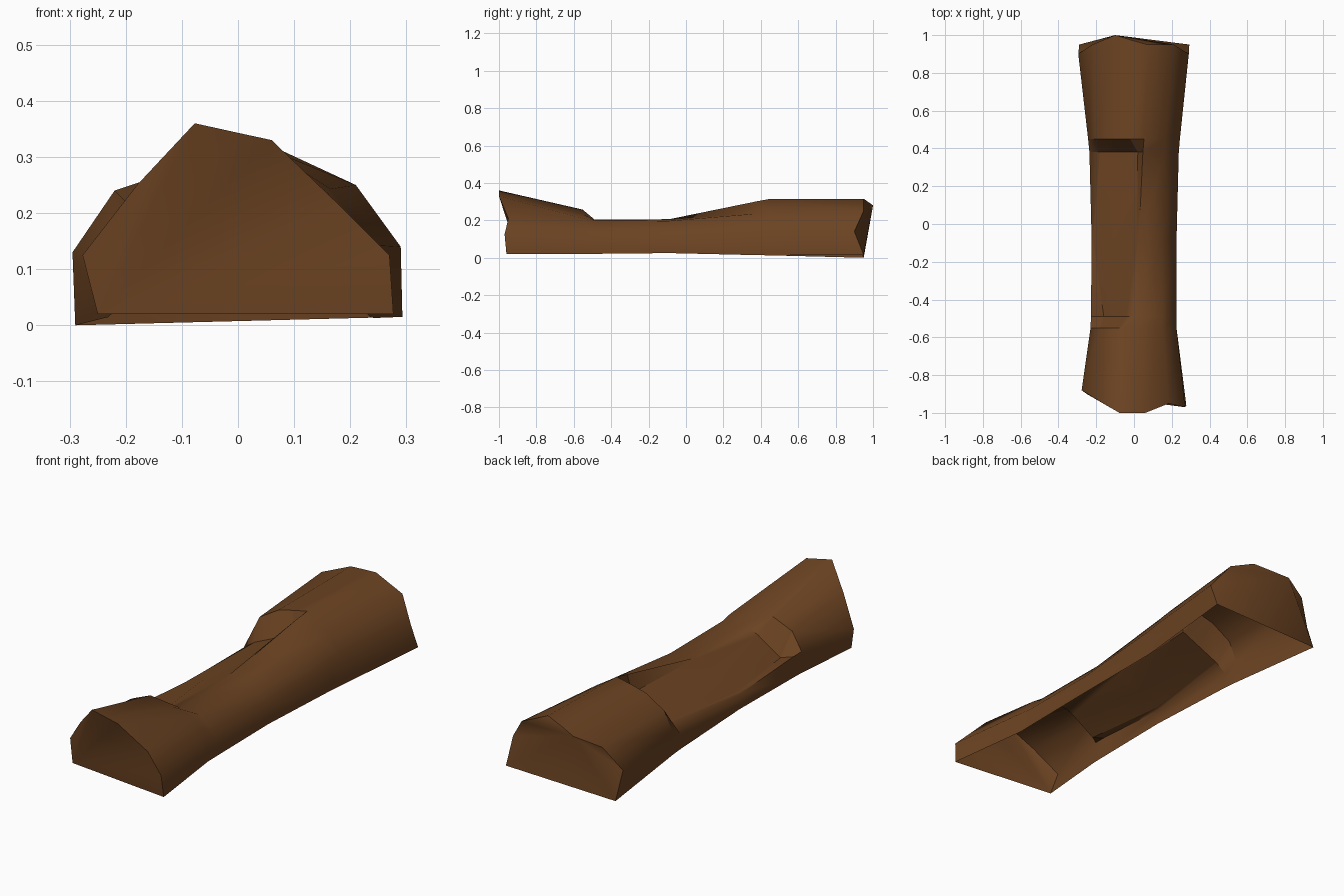
import bpy, bmesh

if "Cube" in bpy.data.objects:
    bpy.data.objects.remove(bpy.data.objects["Cube"])

bark = bpy.data.materials.new("bark brown")
bark.diffuse_color = (0.15, 0.057, 0.016, 1)
bark.use_nodes = True
bark.node_tree.nodes["Principled BSDF"].inputs["Base Color"].default_value = bark.diffuse_color


def section(y, w, base, left, rim, shoulder):
    """Arc across the log: base, hewn left side, top rim, rounded right side."""
    right = [shoulder, (w, 0.11 + (rim[1] - 0.205) * 0.3)]
    arc = [(-w + 0.005, base), *left, rim, *right, (w, base)]
    return [(x, y, z) for x, z in arc]


# ragged front end, x y z
front = [(-.25, -.9, .02), (-.277, -.88, .125), (-.18, -.94, .25), (-.077, -1, .36),
         (0, -1, .343), (.06, -1, .33), (.185, -.95, .21), (.27, -.97, .125), (.277, -.96, .02)]
# ragged back end
back = [(-.29, .95, 0), (-.295, .9, .13), (-.22, .95, .24), (-.10, 1, .28),
        (-.02, .975, .298), (.07, .95, .315), (.21, .95, .25), (.29, .9, .14), (.293, .95, .015)]

# sections between the ends, with a hewn notch from y = -0.49 to 0.38
sections = [
    front,
    section(-.55, .225, .02, [(-.23, .13), (-.18, .215), (-.08, .257), (-.07, .255)], (.04, .233), (.15, .21)),
    section(-.49, .225, .021, [(-.228, .128), (-.16, .105), (-.04, .182), (0, .198)], (.04, .205), (.147, .2)),
    section(-.09, .225, .025, [(-.224, .1), (-.215, .11), (-.11, .158), (.015, .205)], (.025, .206), (.147, .197)),
    section(.38, .237, .014, [(-.236, .09), (-.18, .13), (-.08, .175), (.02, .22)], (.047, .302), (.162, .236)),
    section(.45, .243, .013, [(-.243, .13), (-.2, .22), (-.1, .28), (-.02, .3)], (.053, .315), (.165, .243)),
    back,
]

# hollow shell, open underneath
bm = bmesh.new()
rows = [[bm.verts.new(p) for p in s] for s in sections]
for a, b in zip(rows, rows[1:]):
    for i in range(len(a) - 1):
        bm.faces.new((a[i], b[i], b[i + 1], a[i + 1]))
# sawn ends, fanned so their ragged outline is kept
for row, hub in ((rows[0], 0), (rows[-1], 3)):
    n = len(row)
    for k in range(1, n - 1):
        bm.faces.new((row[hub], row[(hub + k) % n], row[(hub + k + 1) % n]))
bmesh.ops.recalc_face_normals(bm, faces=bm.faces)
if sum(f.normal.z * f.calc_area() for f in bm.faces) < 0:
    bmesh.ops.reverse_faces(bm, faces=bm.faces)

# smooth bark, with crisp edges on the sawn ends and around the notch
for f in bm.faces:
    f.smooth = True
crisp = [(r, i, r, i + 1) for r in (0, 6) for i in range(8)]
crisp += [(r, i, r, i + 1) for r in (1, 2, 4, 5) for i in range(1, 4)]
crisp += [(r, 4, r, 5) for r in (4, 5)]
crisp += [(r, i, r + 1, i) for r in (3, 4) for i in (4, 5)]
crisp += [(r, 2, r + 1, 2) for r in (1, 2, 3)] + [(r, 1, r + 1, 1) for r in (1, 2)]
for r, i, s, j in crisp:
    edge = bm.edges.get((rows[r][i], rows[s][j]))
    if edge:
        edge.smooth = False

mesh = bpy.data.meshes.new("half_log")
bm.to_mesh(mesh)
bm.free()
mesh.materials.append(bark)
log = bpy.data.objects.new("half_log", mesh)
bpy.context.collection.objects.link(log)
